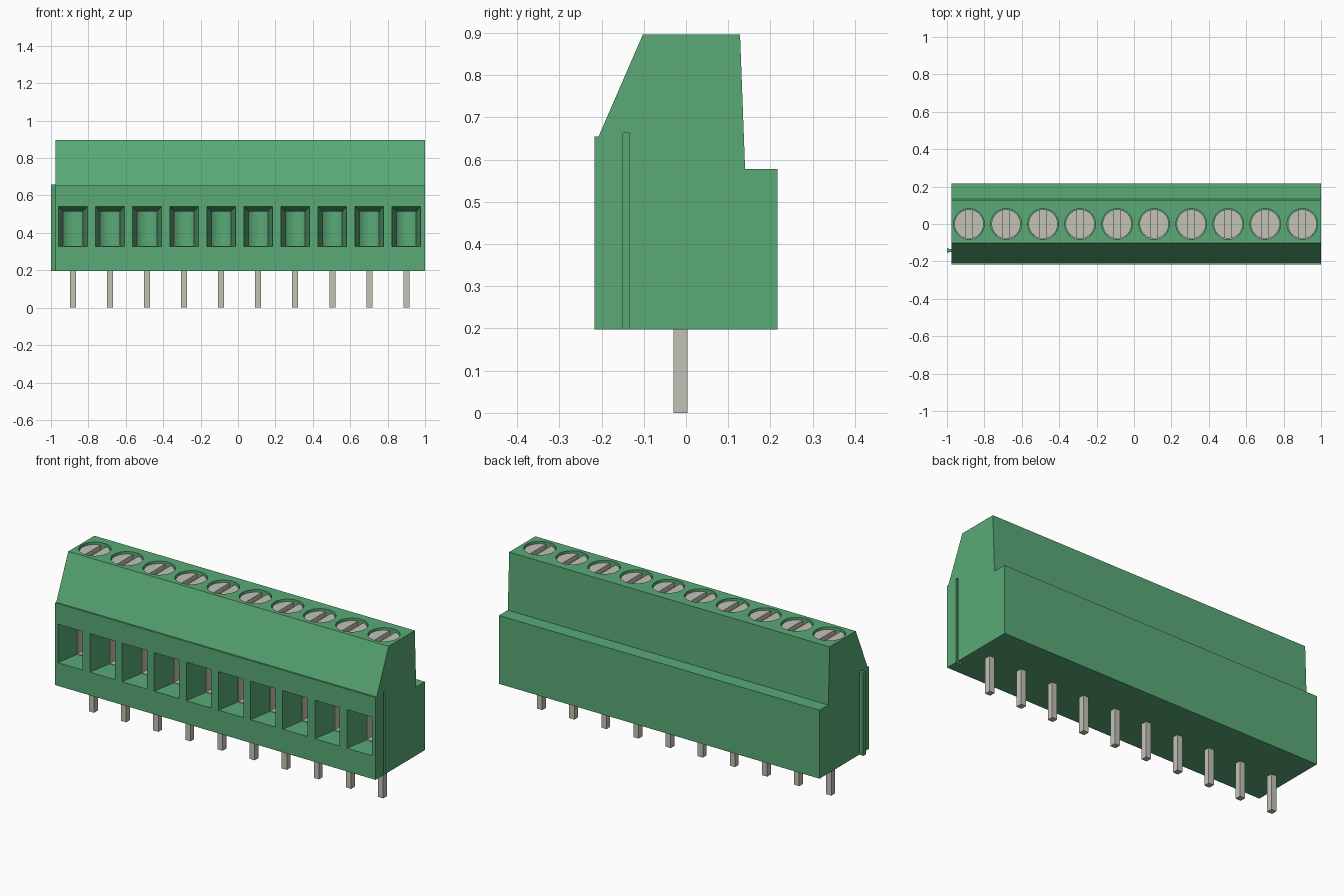
import bpy
import bmesh

if "Cube" in bpy.data.objects:
    bpy.data.objects.remove(bpy.data.objects["Cube"], do_unlink=True)


def make_material(name, color):
    m = bpy.data.materials.new(name)
    m.use_nodes = True
    m.diffuse_color = color
    m.node_tree.nodes["Principled BSDF"].inputs["Base Color"].default_value = color
    return m


green = make_material("green plastic", (0.10, 0.40, 0.18, 1))
metal = make_material("tinned metal", (0.55, 0.54, 0.47, 1))

COUNT, PITCH, FIRST = 10, 0.198, -0.882
CENTERS = [FIRST + i * PITCH for i in range(COUNT)]


def finish(bm, name, mat):
    bmesh.ops.recalc_face_normals(bm, faces=bm.faces[:])
    mesh = bpy.data.meshes.new(name)
    bm.to_mesh(mesh)
    bm.free()
    mesh.materials.append(mat)
    ob = bpy.data.objects.new(name, mesh)
    bpy.context.collection.objects.link(ob)
    return ob


def loft(bm, rings):
    """Skin matching point rings and cap both ends."""
    loops = [[bm.verts.new(p) for p in ring] for ring in rings]
    n = len(loops[0])
    for a, b in zip(loops, loops[1:]):
        for i in range(n):
            j = (i + 1) % n
            bm.faces.new((a[i], a[j], b[j], b[i]))
    bm.faces.new(loops[0])
    bm.faces.new(loops[-1])


def box(bm, x0, x1, y0, y1, z0, z1):
    loft(bm, [[(x0, y0, z), (x1, y0, z), (x1, y1, z), (x0, y1, z)] for z in (z0, z1)])


def cylinder(bm, x, radius, z0, z1):
    made = bmesh.ops.create_cone(bm, cap_ends=True, segments=40, radius1=radius,
                                 radius2=radius, depth=z1 - z0)
    bmesh.ops.translate(bm, verts=made["verts"], vec=(x, 0, (z0 + z1) / 2))


def dovetail(bm, x0, x1, half0, half1, z0, z1):
    y = -0.142
    loft(bm, [[(x0, y - half0, z), (x0, y + half0, z),
               (x1, y + half1, z), (x1, y - half1, z)] for z in (z0, z1)])


def cut(target, bm, name):
    cutter = finish(bm, name, green)
    cutter.hide_render = True
    mod = target.modifiers.new(name, "BOOLEAN")
    mod.operation = "DIFFERENCE"
    mod.solver = "EXACT"
    mod.object = cutter
    bpy.context.view_layer.objects.active = target
    bpy.ops.object.modifier_apply(modifier=mod.name)
    bpy.data.objects.remove(cutter, do_unlink=True)


def smooth(ob):
    bpy.ops.object.select_all(action="DESELECT")
    ob.select_set(True)
    bpy.context.view_layer.objects.active = ob
    bpy.ops.object.shade_smooth_by_angle(angle=0.5)


# Housing: side profile extruded along x
profile = [(-0.217, 0.197), (0.217, 0.197), (0.217, 0.578), (0.14, 0.578),
           (0.128, 0.897), (-0.102, 0.897), (-0.207, 0.655), (-0.217, 0.655)]
bm = bmesh.new()
loft(bm, [[(x, y, z) for y, z in profile] for x in (-0.975, 1.0)])
housing = finish(bm, "housing", green)

# Screw bores
bm = bmesh.new()
for c in CENTERS:
    cylinder(bm, c, 0.082, 0.322, 0.95)
cut(housing, bm, "bore_cutter")

# Wire entries: tapered mouth, then a straight passage into the bore
bm = bmesh.new()
for c in CENTERS:
    rings = []
    for y, half, top in ((-0.23, 0.079, 0.543), (-0.08, 0.053, 0.515), (0.0, 0.053, 0.515)):
        rings.append([(c - half, y, 0.326), (c + half, y, 0.326),
                      (c + half, y, top), (c - half, y, top)])
    loft(bm, rings)
cut(housing, bm, "entry_cutter")

# Joining groove on the left end
bm = bmesh.new()
dovetail(bm, 0.975, 1.001, 0.013, 0.0075, 0.15, 0.663)
cut(housing, bm, "groove_cutter")
smooth(housing)

# Joining rib on the right end
bm = bmesh.new()
dovetail(bm, -1.0, -0.974, 0.012, 0.006, 0.197, 0.66)
finish(bm, "joining_rib", green)

# Screws with a slot running front to back
bm = bmesh.new()
for c in CENTERS:
    cylinder(bm, c, 0.078, 0.70, 0.885)
screws = finish(bm, "screws", metal)
bm = bmesh.new()
for c in CENTERS:
    box(bm, c - 0.017, c + 0.017, -0.1, 0.1, 0.86, 0.92)
cut(screws, bm, "slot_cutter")
screws.data.materials.clear()
screws.data.materials.append(metal)
for face in screws.data.polygons:
    face.material_index = 0
smooth(screws)

# Clamp liners inside the wire entries
bm = bmesh.new()
for c in CENTERS:
    for side in (-1, 1):
        a, b = sorted((c + side * 0.049, c + side * 0.055))
        box(bm, a, b, -0.08, 0.05, 0.324, 0.518)
    box(bm, c - 0.049, c + 0.049, -0.08, 0.05, 0.324, 0.33)
finish(bm, "clamp_liners", metal)

# Solder pins
bm = bmesh.new()
for c in CENTERS:
    box(bm, c - 0.016, c + 0.016, -0.03, 0.003, 0.0, 0.21)
finish(bm, "solder_pins", metal)
